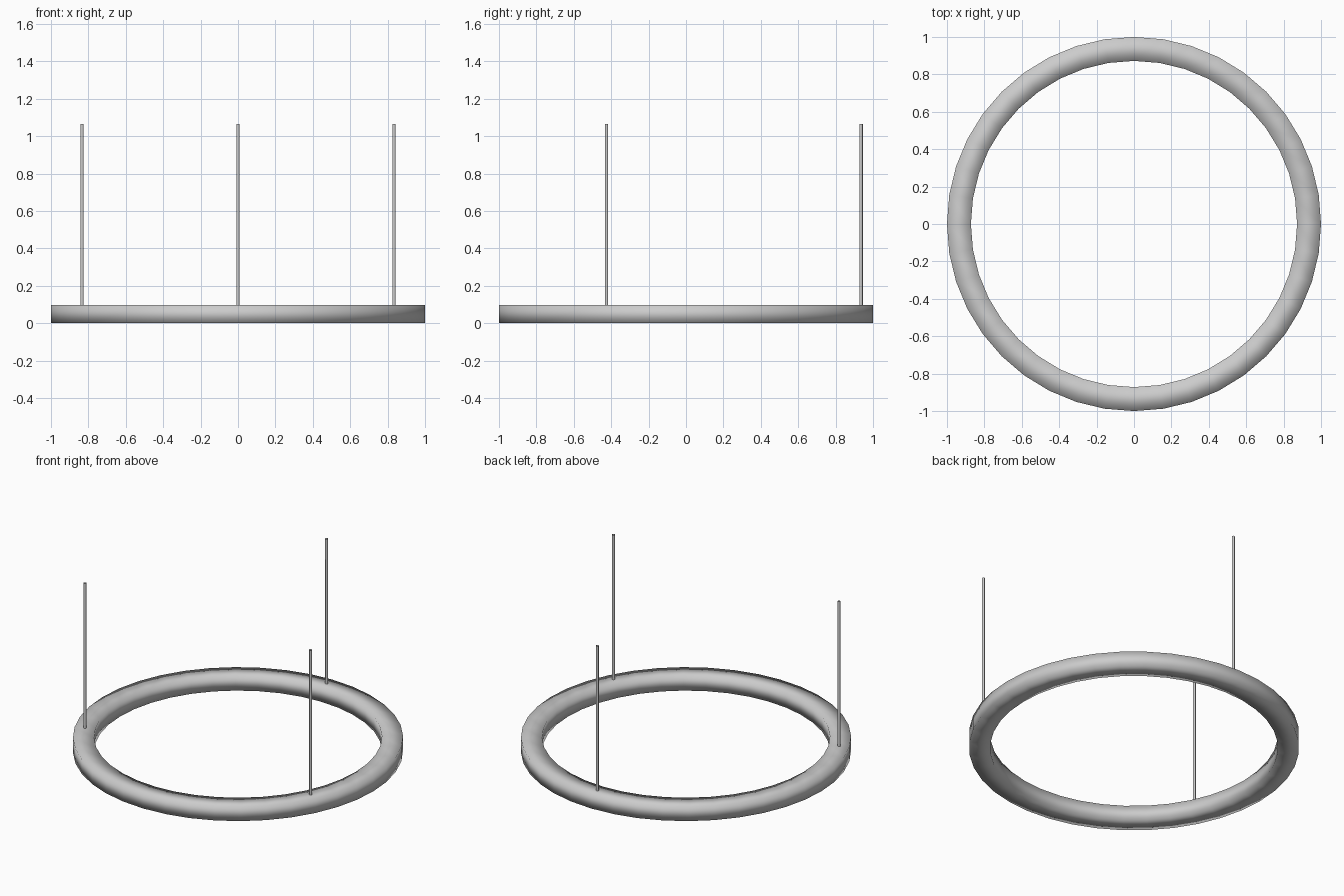
import bpy, bmesh, math

if "Cube" in bpy.data.objects:
    bpy.data.objects.remove(bpy.data.objects["Cube"])

SEGMENTS = 40
OUTER, INNER, HEIGHT = 1.0, 0.872, 0.097
ROD_TOP, ROD_RADIUS = 1.065, 0.009


def finish(name, bm):
    bmesh.ops.recalc_face_normals(bm, faces=bm.faces)
    for face in bm.faces:
        face.smooth = True
    mesh = bpy.data.meshes.new(name)
    bm.to_mesh(mesh)
    bm.free()
    obj = bpy.data.objects.new(name, mesh)
    bpy.context.collection.objects.link(obj)
    return obj


# Lamp ring: a rectangular profile swept round the z axis, smooth all over
bm = bmesh.new()
profile = [(INNER, 0), (OUTER, 0), (OUTER, HEIGHT), (INNER, HEIGHT)]
loops = []
for i in range(SEGMENTS):
    a = math.tau * i / SEGMENTS
    loops.append([bm.verts.new((r * math.cos(a), r * math.sin(a), z)) for r, z in profile])
for i in range(SEGMENTS):
    a, b = loops[i], loops[(i + 1) % SEGMENTS]
    for j in range(4):
        k = (j + 1) % 4
        bm.faces.new((a[j], b[j], b[k], a[k]))
finish("lamp_ring", bm)

# Suspension rods: three thin open tubes standing on the ring
mid = (OUTER + INNER) / 2
for number, degrees in enumerate((90, 207, 333), 1):
    bm = bmesh.new()
    bmesh.ops.create_cone(bm, cap_ends=False, segments=8, radius1=ROD_RADIUS,
                          radius2=ROD_RADIUS, depth=ROD_TOP - HEIGHT + 0.01)
    rod = finish(f"suspension_rod_{number}", bm)
    a = math.radians(degrees)
    rod.location = (mid * math.cos(a), mid * math.sin(a), (ROD_TOP + HEIGHT - 0.01) / 2)
